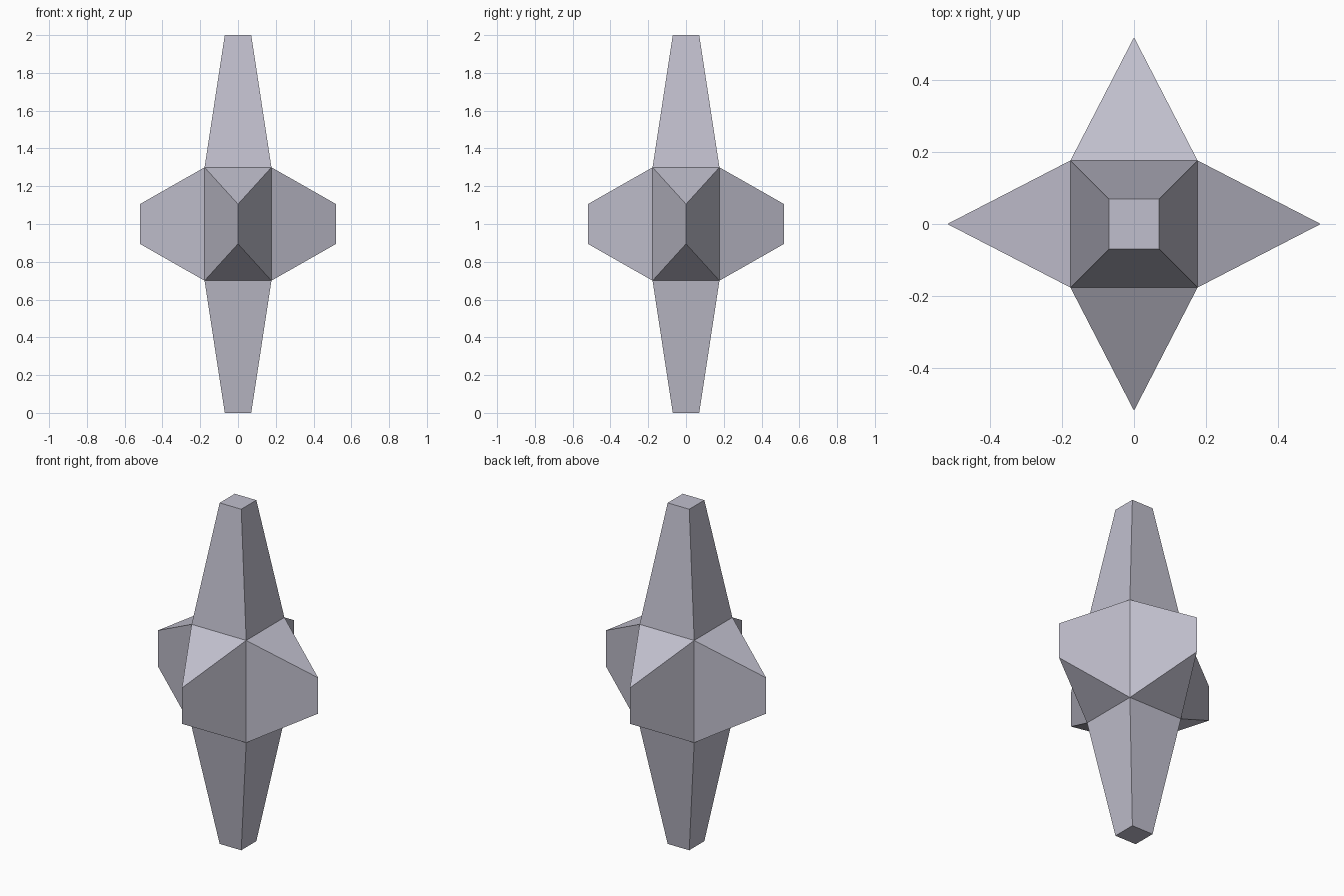
import bpy
import bmesh

CORE, CORE_H = 0.177, 0.3          # half width and half height of the core
SPIKE_TIP = 0.07                   # half width of the blunt spike ends
BLADE_REACH, BLADE_TIP = 0.52, 0.105  # blade length and half height of its edge

cube = bpy.data.objects.get("Cube")
if cube:
    bpy.data.objects.remove(cube, do_unlink=True)

stone = bpy.data.materials.new("pale lavender grey")
stone.use_nodes = True
colour = (0.53, 0.52, 0.61, 1)
stone.diffuse_color = colour
stone.node_tree.nodes["Principled BSDF"].inputs["Base Color"].default_value = colour

# Core block
bm = bmesh.new()
bmesh.ops.create_cube(bm, size=2)
for v in bm.verts:
    v.co.x *= CORE
    v.co.y *= CORE
    v.co.z *= CORE_H
bm.normal_update()

# Pull every core face outward into a spike or a blade
for face in list(bm.faces):
    n = face.normal.copy()
    arm = bmesh.ops.extrude_discrete_faces(bm, faces=[face])["faces"][0]
    for v in arm.verts:
        if abs(n.z) > 0.5:
            # Upper and lower spikes end in a small square
            v.co.x *= SPIKE_TIP / CORE
            v.co.y *= SPIKE_TIP / CORE
            v.co.z = n.z
        else:
            # Side blades narrow to an upright edge
            v.co.x = n.x * BLADE_REACH
            v.co.y = n.y * BLADE_REACH
            v.co.z *= BLADE_TIP / CORE_H

# Merge the blade edges and stand the model on the ground
bmesh.ops.remove_doubles(bm, verts=bm.verts, dist=0.0001)
bmesh.ops.translate(bm, verts=bm.verts, vec=(0, 0, 1))
bmesh.ops.recalc_face_normals(bm, faces=bm.faces)

mesh = bpy.data.meshes.new("spiked_crystal")
bm.to_mesh(mesh)
bm.free()
mesh.materials.append(stone)
crystal = bpy.data.objects.new("spiked_crystal", mesh)
bpy.context.collection.objects.link(crystal)
